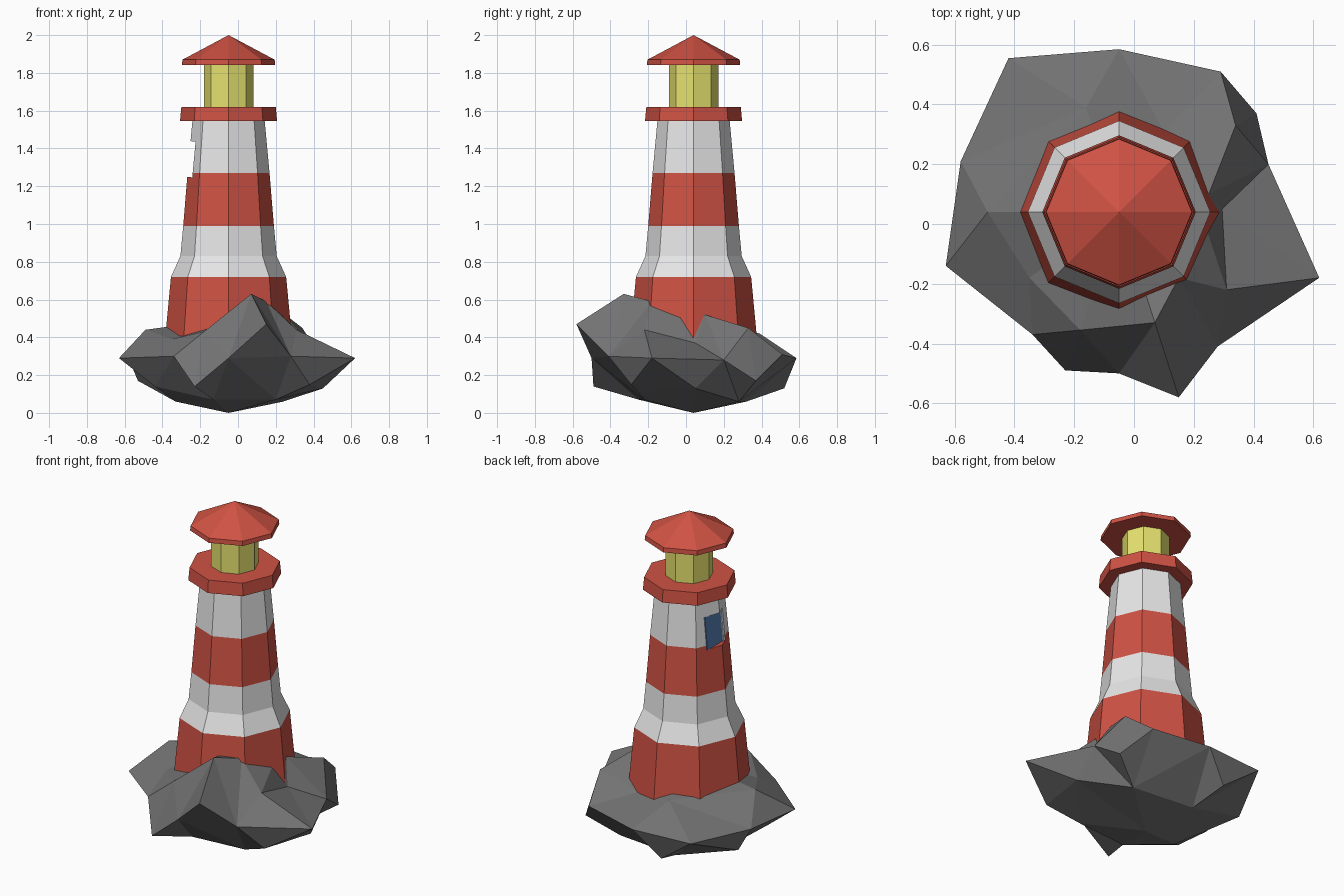
import bpy, bmesh, math
from mathutils import Matrix, Vector
from mathutils.geometry import delaunay_2d_cdt

cube = bpy.data.objects.get("Cube")
if cube:
    bpy.data.objects.remove(cube, do_unlink=True)

AXIS = Vector((-0.05, 0.04, 0))
SIDES = 8


def material(name, rgb):
    mat = bpy.data.materials.new(name)
    mat.use_nodes = True
    mat.diffuse_color = (*rgb, 1)
    mat.node_tree.nodes["Principled BSDF"].inputs["Base Color"].default_value = (*rgb, 1)
    return mat


white = material("white paint", (0.8, 0.8, 0.8))
red = material("red paint", (0.63, 0.085, 0.058))
yellow = material("lamp yellow", (0.79, 0.76, 0.16))
stone = material("grey rock", (0.17, 0.17, 0.17))
blue = material("window blue", (0.095, 0.22, 0.48))


def make_object(name, bm, *mats):
    bmesh.ops.recalc_face_normals(bm, faces=bm.faces)
    mesh = bpy.data.meshes.new(name)
    bm.to_mesh(mesh)
    bm.free()
    for mat in mats:
        mesh.materials.append(mat)
    obj = bpy.data.objects.new(name, mesh)
    bpy.context.collection.objects.link(obj)
    return obj


def lathe(name, profile, *mats):
    """Octagonal solid around the tower axis from (radius, height) pairs."""
    bm = bmesh.new()
    rings = []
    for r, z in profile:
        count = SIDES if r > 0 else 1
        rings.append([bm.verts.new(AXIS + Vector((r * math.cos(i * math.tau / SIDES),
                                                  r * math.sin(i * math.tau / SIDES), z)))
                      for i in range(count)])
    for low, high in zip(rings, rings[1:]):
        for i in range(SIDES):
            j = (i + 1) % SIDES
            if len(high) == 1:
                bm.faces.new((low[i], low[j], high[0]))
            else:
                bm.faces.new((low[i], low[j], high[j], high[i]))
    for ring in (rings[0], rings[-1]):
        if len(ring) > 1:
            bm.faces.new(ring)
    return make_object(name, bm, *mats)


def window_box(name, inner, depth, start, end, *mats):
    """Box leaning with the wall, its back plane at the given distance from the axis."""
    place = (Matrix.Translation(AXIS + Vector((0, 0, 1.325)))
             @ Matrix.Rotation(math.pi, 4, 'Z')
             @ Matrix.Rotation(-0.09, 4, 'Y')
             @ Matrix.Translation((inner + depth / 2, (start + end) / 2, 0))
             @ Matrix.Diagonal((depth, end - start, 0.19, 1)))
    bm = bmesh.new()
    bmesh.ops.create_cube(bm, size=1, matrix=place)
    return make_object(name, bm, *mats)


# Tower with a window recess
tower = lathe("tower", [(0.338, 0.37), (0.305, 0.72), (0.255, 0.83), (0.24, 0.99),
                        (0.217, 1.27), (0.19, 1.56)], white, red)
cutter = window_box("window_cutter", 0.176, 0.1, -0.095, 0.065)
cutter.hide_render = True
cut = tower.modifiers.new("window recess", 'BOOLEAN')
cut.operation = 'DIFFERENCE'
cut.solver = 'EXACT'
cut.object = cutter
bpy.context.view_layer.update()
carved = bpy.data.meshes.new_from_object(tower.evaluated_get(bpy.context.evaluated_depsgraph_get()))
tower.modifiers.clear()
tower.data = carved
bpy.data.objects.remove(cutter, do_unlink=True)

# Painted bands by height
for face in carved.polygons:
    z = face.center.z
    face.material_index = 1 if z < 0.72 or 0.99 < z < 1.27 else 0

window_box("window_pane", 0.174, 0.006, -0.095, 0.05, blue)

# Gallery, lamp room and roof
lathe("gallery", [(0.257, 1.545), (0.25, 1.62)], red)
lathe("lamp_room", [(0.131, 1.61), (0.131, 1.86)], yellow)
lathe("roof", [(0.247, 1.843), (0.244, 1.87), (0, 2)], red)

# Rock: a rim with crags above and below it
rim = [(-.63, -.14, .29), (-.34, -.37, .3), (-.23, -.49, .14), (-.05, -.5, .29),
       (.15, -.58, .47), (.28, -.41, .3), (.62, -.18, .29), (.45, .2, .28),
       (.41, .37, .17), (.29, .51, .31), (-.05, .585, .29), (-.42, .555, .29), (-.58, .21, .29)]
crags = [(.34, .33, .45), (.31, -.22, .44), (.07, -.33, .63), (-.18, -.355, .43),
         (-.49, .04, .44), (-.35, -.18, .39), (-.16, .39, .42), (.1, .31, .37), (.25, .1, .52),
         (.295, .05, .37), (.24, -.01, .51), (.15, -.18, .59), (-.05, .04, .5)]
underside = [(-.05, .04, 0), (-.33, -.05, .06), (.2, -.22, .07), (.24, .28, .06),
             (-.13, -.25, .07), (-.15, .32, .06), (-.53, .26, .17), (.45, .05, .13),
             (-.2, .52, .13), (-.44, -.15, .14), (.38, -.29, .15)]
bm = bmesh.new()
rim_verts = [bm.verts.new(p) for p in rim]
for inner in (crags, underside):
    verts = rim_verts + [bm.verts.new(p) for p in inner]
    flat = [Vector(p[:2]) for p in rim + inner]
    result = delaunay_2d_cdt(flat, [], [list(range(len(rim)))], 1, 1e-5)
    origin = [ids[0] for ids in result[3]]
    for tri in result[2]:
        bm.faces.new([verts[origin[i]] for i in tri])
make_object("rock", bm, stone)
